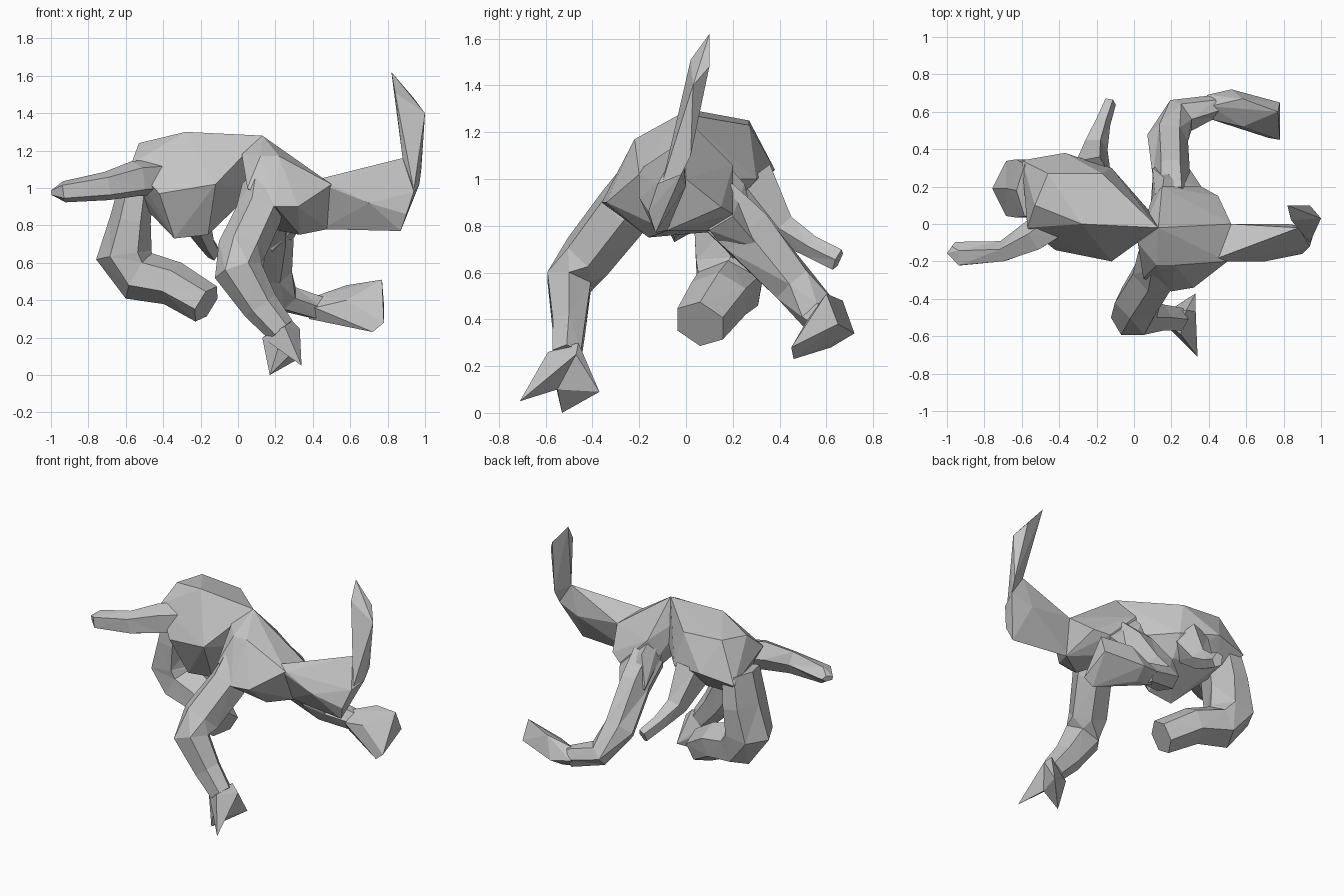
import bpy
import bmesh
import math
from mathutils import Vector

default_cube = bpy.data.objects.get("Cube")
if default_cube:
    bpy.data.objects.remove(default_cube, do_unlink=True)

# One plain clay colour for everything
clay = bpy.data.materials.new("light_grey_clay")
clay.use_nodes = True
clay_colour = (0.55, 0.55, 0.55, 1)
clay.diffuse_color = clay_colour
for node in clay.node_tree.nodes:
    if node.type == "BSDF_PRINCIPLED":
        node.inputs["Base Color"].default_value = clay_colour

AXIS_Y = Vector((0, 1, 0))
AXIS_Z = Vector((0, 0, 1))


def finish_part(name, bm):
    """Triangulate the mesh into flat facets and link it as an object."""
    bmesh.ops.triangulate(bm, faces=bm.faces[:])
    bmesh.ops.recalc_face_normals(bm, faces=bm.faces[:])
    mesh = bpy.data.meshes.new(name)
    bm.to_mesh(mesh)
    bm.free()
    mesh.materials.append(clay)
    part = bpy.data.objects.new(name, mesh)
    bpy.context.scene.collection.objects.link(part)
    return part


def hull_part(name, corners):
    """Faceted solid wrapped around a few corner points."""
    bm = bmesh.new()
    for corner in corners:
        bm.verts.new(corner)
    bmesh.ops.convex_hull(bm, input=bm.verts[:])
    loose = [v for v in bm.verts if not v.link_faces]
    bmesh.ops.delete(bm, geom=loose, context="VERTS")
    return finish_part(name, bm)


def limb_part(name, stations, reference, sides=6):
    """Low-poly tube; each station is x, y, z, side radius, depth radius."""
    bm = bmesh.new()
    centres = [Vector(station[:3]) for station in stations]
    rings = []
    for index, station in enumerate(stations):
        before = centres[max(index - 1, 0)]
        after = centres[min(index + 1, len(centres) - 1)]
        tangent = (after - before).normalized()
        side = tangent.cross(reference).normalized()
        depth = tangent.cross(side).normalized()
        ring = []
        for step in range(sides):
            angle = math.tau * step / sides
            offset = side * math.cos(angle) * station[3]
            offset += depth * math.sin(angle) * station[4]
            ring.append(bm.verts.new(centres[index] + offset))
        rings.append(ring)
    for first, second in zip(rings, rings[1:]):
        for step in range(sides):
            following = (step + 1) % sides
            bm.faces.new((first[step], first[following],
                          second[following], second[step]))
    bm.faces.new(rings[0])
    bm.faces.new(rings[-1])
    return finish_part(name, bm)


# Chest half of the body
hull_part("chest", [
    (-.53, .1, 1.24), (-.46, .27, 1.25), (-.57, -.02, 1.13), (-.28, 0, 1.3),
    (.13, -.02, 1.28), (-.17, .27, 1.23), (-.37, .38, 1.04), (-.12, .3, 1),
    (-.6, .34, 1), (-.5, .05, .95), (-.34, -.05, .73), (-.16, -.05, .75),
    (-.12, -.2, 1.02), (-.42, -.14, .97), (-.15, .2, .87), (-.45, .25, .9),
    (.1, .05, 1),
])

# Pelvis half of the body
hull_part("pelvis", [
    (.13, -.02, 1.28), (.02, -.1, 1.18), (.12, -.22, 1.17), (.22, -.22, 1.17),
    (.05, -.29, 1), (.2, -.36, .9), (.32, -.34, .9), (.5, -.2, 1.02),
    (.52, 0, 1), (.45, .15, .88), (.36, .2, .85), (.15, .2, 1.06),
    (.1, .15, .95), (.18, .18, .78), (.33, -.16, .75), (.48, -.08, .78),
])

# Haunch blending the spine into the hind leg
hull_part("haunch", [
    (.13, -.02, 1.27), (.1, .05, 1), (.16, .25, .98), (.1, .3, .78),
    (.28, .32, .7), (.36, .2, .84), (.18, .2, .66), (.3, .1, .78),
])

# Upswept tail: broad wedge, then a thin blade
hull_part("tail_base", [
    (.4, -.2, 1.04), (.5, -.2, 1.02), (.52, 0, 1), (.45, -.08, .78),
    (.88, -.02, 1.16), (.87, -.13, .77), (.82, 0, .97), (.7, -.2, .92),
    (.97, -.02, 1.02), (.94, -.12, .98), (.9, -.16, .86),
])
hull_part("tail_blade", [
    (.88, -.02, 1.16), (.97, -.02, 1.02), (.94, -.1, .99), (.98, .02, 1.1),
    (1, .03, 1.4), (.84, .02, 1.51), (.82, .1, 1.62), (.94, .1, 1.48),
])

# Outstretched slim limb at the far end
limb_part("reaching_limb", [
    (-.41, .02, 1.06, .1, .1),
    (-.54, -.07, 1.05, .09, .1),
    (-.7, -.15, 1.01, .06, .08),
    (-.93, -.165, .98, .07, .06),
    (-.98, -.13, .975, .04, .02),
], AXIS_Z, sides=5)

# Curled limb tucked under the chest
limb_part("curled_limb", [
    (-.54, .18, 1.03, .09, .16),
    (-.575, .19, .83, .11, .18),
    (-.61, .19, .64, .15, .17),
    (-.53, .18, .53, .14, .15),
    (-.35, .14, .49, .12, .14),
    (-.17, .06, .38, .11, .12),
], AXIS_Y)

# Small limb trailing off the back
limb_part("small_back_limb", [
    (-.23, .26, .98, .11, .14),
    (-.21, .41, .79, .07, .07),
    (-.17, .54, .71, .045, .05),
    (-.13, .65, .655, .035, .05),
], AXIS_Z, sides=5)

# Hind leg sweeping back and around to its foot
limb_part("hind_leg", [
    (.2, .12, .9, .11, .13),
    (.2, .26, .77, .1, .13),
    (.18, .46, .55, .11, .1),
    (.25, .58, .41, .1, .08),
    (.43, .63, .36, .06, .07),
], AXIS_Z)
hull_part("hind_foot", [
    (.52, .72, .34), (.78, .65, .38), (.78, .45, .28), (.72, .46, .23),
    (.77, .6, .51), (.58, .67, .48), (.58, .52, .4), (.5, .62, .28),
    (.41, .63, .42), (.41, .56, .36), (.39, .69, .36), (.38, .62, .3),
])

# Planted front leg
limb_part("planted_leg", [
    (.14, -.15, 1, .12, .14),
    (.11, -.27, .86, .125, .13),
    (.02, -.42, .67, .13, .12),
    (0, -.5, .56, .13, .11),
    (.12, -.5, .37, .1, .08),
    (.23, -.51, .24, .08, .07),
], AXIS_Y)

# Pointed toes spread from the ankle, the rear pair webbed together
ankle = [(.13, -.5, .2), (.28, -.46, .3), (.33, -.47, .25),
         (.25, -.59, .26), (.2, -.46, .2)]
web = (.27, -.55, .1)
long_tip, middle_tip, rear_tip = (.34, -.71, .05), (.17, -.53, 0), (.33, -.37, .09)
hull_part("long_toe", ankle + [web, long_tip])
hull_part("rear_toes", ankle + [web, middle_tip, rear_tip])
